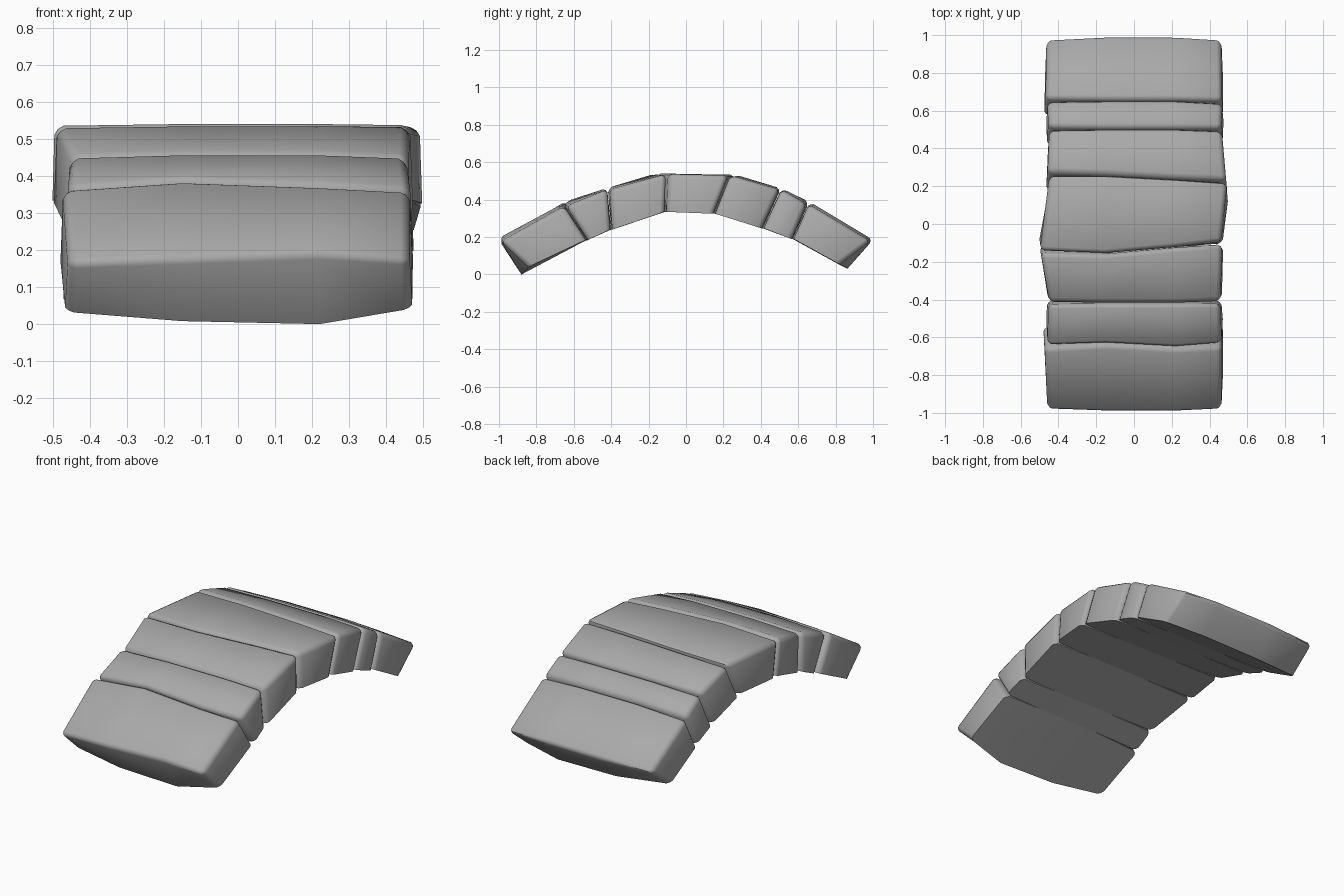
import bpy, bmesh, math
from mathutils import Vector

if "Cube" in bpy.data.objects:
    bpy.data.objects.remove(bpy.data.objects["Cube"])

stone = bpy.data.materials.new("grey stone")
stone.diffuse_color = (0.40, 0.40, 0.40, 1)
stone.use_nodes = True
stone.node_tree.nodes["Principled BSDF"].inputs["Base Color"].default_value = stone.diffuse_color

# Joint planes along the arch, four columns across x (left, mid-left, mid-right, right).
# Each joint: top y, top z, bottom y, bottom z
joints = [
    ((-.99, -1.0, -1.0, -.99), (.165, .18, .195, .175),
     (-.835, -.875, -.88, -.84), (.033, .008, .0, .042)),
    ((-.655, -.64, -.66, -.645), (.37, .392, .378, .365),
     (-.54, -.53, -.53, -.53), (.18, .185, .185, .185)),
    ((-.42, -.42, -.42, -.415), (.455, .463, .463, .455),
     (-.40, -.40, -.40, -.40), (.24, .24, .24, .24)),
    ((-.15, -.16, -.125, -.10), (.535, .54, .54, .537),
     (-.11, -.11, -.11, -.11), (.335, .335, .335, .335)),
    ((.27, .265, .245, .23), (.53, .533, .533, .53),
     (.17, .16, .155, .15), (.325, .325, .325, .325)),
    ((.51, .51, .51, .505), (.455, .46, .46, .455),
     (.41, .41, .41, .41), (.247, .247, .247, .247)),
    ((.66, .66, .66, .65), (.375, .388, .388, .375),
     (.57, .57, .57, .57), (.19, .19, .19, .19)),
    ((.985, 1.0, 1.0, .985), (.178, .185, .185, .178),
     (.815, .86, .865, .82), (.055, .033, .033, .055)),
]

# Side positions per stone: left near, left far, right near, right far
sides = [
    (-.465, -.48, .47, .47), (-.465, -.46, .472, .462),
    (-.455, -.50, .465, .472), (-.505, -.455, .468, .50),
    (-.465, -.455, .495, .472), (-.46, -.465, .468, .475),
    (-.475, -.47, .472, .47),
]


def make_stone(index):
    """One wedge stone between two joints, with worn top and side edges."""
    bm = bmesh.new()
    left_near, left_far, right_near, right_far = sides[index]
    grid = []
    for end in (0, 1):
        ty, tz, by, bz = joints[index + end]
        outer = (index == 0 and end == 0) or (index == 6 and end == 1)
        sign = 1 if end == 0 else -1
        lx, rx = (left_near, right_near) if end == 0 else (left_far, right_far)
        xs = (lx, -.15, .22, rx)
        top, bottom = [], []
        for c, x in enumerate(xs):
            edge = c in (0, 3)
            gap = 0 if outer else (.006 if edge else .002)
            inset = .985 if edge else 1
            top.append(bm.verts.new((x * inset, ty[c] + sign * gap, tz[c])))
            low_gap = gap if edge else 0
            bottom.append(bm.verts.new((x, by[c] + sign * low_gap, bz[c])))
        grid.append((top, bottom))
    (t0, b0), (t1, b1) = grid
    for c in range(3):
        bm.faces.new((t0[c], t0[c + 1], t1[c + 1], t1[c]))
        bm.faces.new((b0[c], b1[c], b1[c + 1], b0[c + 1]))
        bm.faces.new((t0[c], b0[c], b0[c + 1], t0[c + 1]))
        bm.faces.new((t1[c], t1[c + 1], b1[c + 1], b1[c]))
    for c in (0, 3):
        bm.faces.new((t0[c], t1[c], b1[c], b0[c]))
    bmesh.ops.recalc_face_normals(bm, faces=bm.faces)

    # Worn edges: top rim and the four upright corners
    tops, bottoms = set(t0 + t1), set(b0 + b1)
    corners = {t0[0], t0[3], t1[0], t1[3]}
    worn = []
    for e in bm.edges:
        a, b = e.verts
        if a in tops and b in tops:
            crosses = (a in t0) != (b in t0)
            if not crosses or a in corners:
                worn.append(e)
        elif a in corners or b in corners:
            worn.append(e)
    bmesh.ops.bevel(bm, geom=worn, offset=.024, offset_type='OFFSET',
                    segments=2, profile=.4, affect='EDGES', clamp_overlap=True)
    mesh = bpy.data.meshes.new("arch_stone")
    bm.to_mesh(mesh)
    bm.free()
    mesh.materials.append(stone)
    obj = bpy.data.objects.new(f"arch_stone_{index + 1}", mesh)
    bpy.context.collection.objects.link(obj)
    bpy.ops.object.select_all(action='DESELECT')
    obj.select_set(True)
    bpy.context.view_layer.objects.active = obj
    bpy.ops.object.shade_smooth_by_angle(angle=math.radians(40))


for i in range(7):
    make_stone(i)
